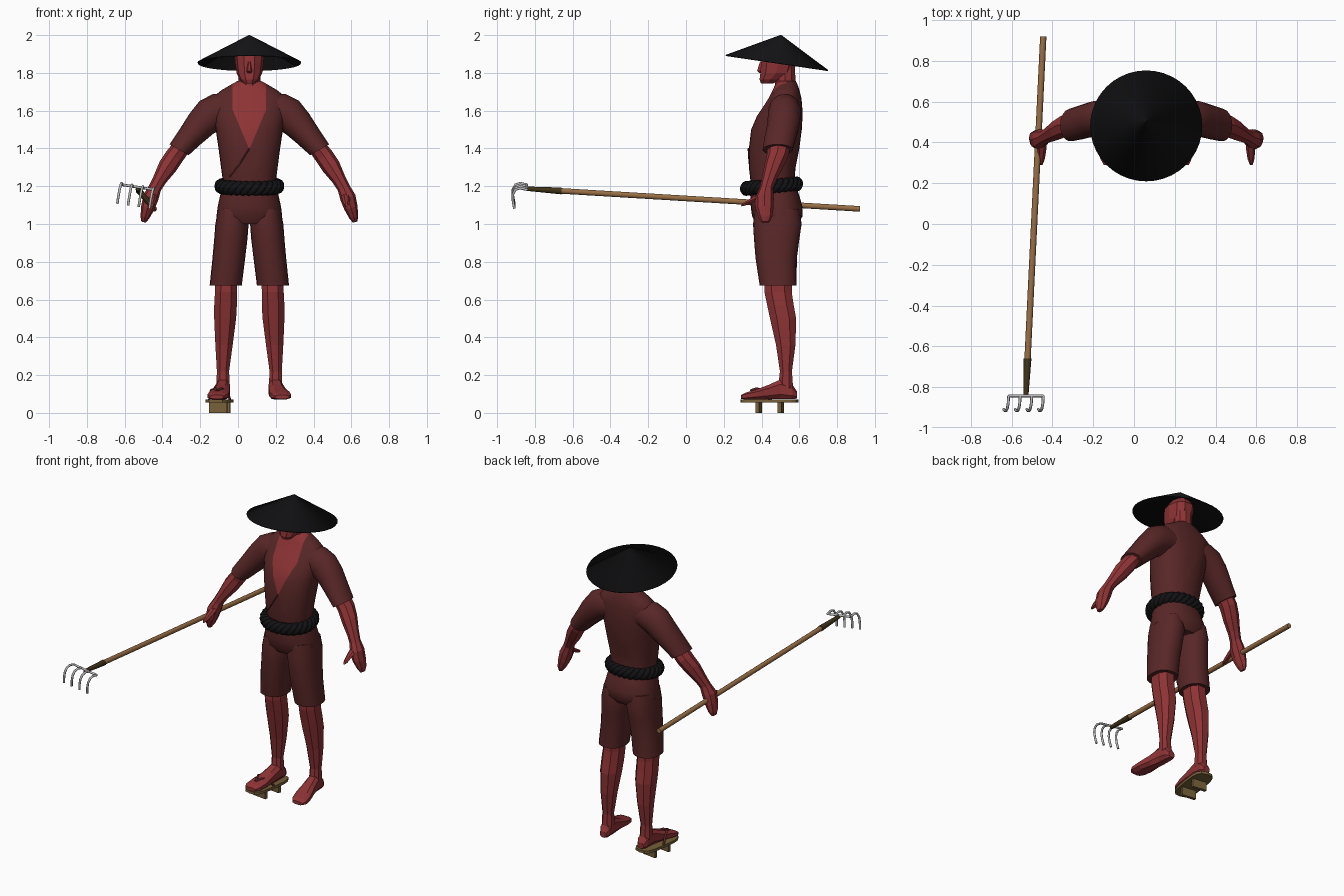
import bpy, bmesh, math
from mathutils import Vector as V

if "Cube" in bpy.data.objects:
    bpy.data.objects.remove(bpy.data.objects["Cube"])

CX = 0.06  # body centre line


def mat(name, r, g, b):
    m = bpy.data.materials.new(name)
    m.diffuse_color = (r, g, b, 1)
    m.use_nodes = True
    m.node_tree.nodes["Principled BSDF"].inputs["Base Color"].default_value = m.diffuse_color
    return m


SKIN = mat("red_skin", .27, .033, .035)
CLOTH = mat("maroon_cloth", .10, .02, .02)
BLACK = mat("black", .006, .006, .007)
WOOD = mat("pole_wood", .31, .155, .06)
DARK = mat("dark_socket", .05, .032, .01)
SANDAL = mat("sandal_wood", .18, .115, .04)
METAL = mat("steel", .5, .5, .5)


def finish(name, bm, mats, smooth=None):
    bmesh.ops.recalc_face_normals(bm, faces=bm.faces)
    me = bpy.data.meshes.new(name)
    bm.to_mesh(me)
    bm.free()
    ob = bpy.data.objects.new(name, me)
    bpy.context.collection.objects.link(ob)
    for m in mats:
        me.materials.append(m)
    if smooth:
        bpy.context.view_layer.objects.active = ob
        ob.select_set(True)
        bpy.ops.object.shade_smooth_by_angle(angle=math.radians(smooth))
        ob.select_set(False)
    return ob


def loft_bm(rings, n=10, power=1.0, phase=0.0):
    """Skin a tube through rings of (centre, u axis, v axis)."""
    bm = bmesh.new()
    loops = []
    sp = lambda t: math.copysign(abs(t) ** power, t)
    for c, u, v in rings:
        loop = []
        for i in range(n):
            a = 2 * math.pi * i / n + phase
            loop.append(bm.verts.new(V(c) + V(u) * sp(math.cos(a)) + V(v) * sp(math.sin(a))))
        loops.append(loop)
    for p, q in zip(loops, loops[1:]):
        for i in range(n):
            j = (i + 1) % n
            bm.faces.new((p[i], p[j], q[j], q[i]))
    bm.faces.new(loops[0])
    bm.faces.new(loops[-1])
    return bm


def loft(name, rings, m, n=10, power=1.0, phase=0.0, smooth=None):
    return finish(name, loft_bm(rings, n, power, phase), [m], smooth)


def level(s, z, s0, s1, y0, y1):
    """Horizontal ring from side extents s0..s1 and depth y0..y1."""
    return ((CX + s * (s0 + s1) / 2, (y0 + y1) / 2, z),
            ((s1 - s0) / 2, 0, 0), (0, (y1 - y0) / 2, 0))


def limb(s, x, y, z, r, ry, tilt):
    """Ring across an arm, tilted in the front plane."""
    t = math.radians(tilt)
    return ((CX + s * x, y, z), (s * r * math.cos(t), 0, r * math.sin(t)), (0, ry, 0))


def tube(name, pts, r, m, cyclic=False, res=2):
    cu = bpy.data.curves.new(name, 'CURVE')
    cu.dimensions = '3D'
    cu.bevel_depth, cu.bevel_resolution, cu.use_fill_caps = r, res, True
    sp = cu.splines.new('POLY')
    sp.points.add(len(pts) - 1)
    for p, q in zip(sp.points, pts):
        p.co = (*q, 1)
    sp.use_cyclic_u = cyclic
    sp.use_smooth = True
    cu.materials.append(m)
    ob = bpy.data.objects.new(name, cu)
    bpy.context.collection.objects.link(ob)
    return ob


# Jacket body, with the open neckline cut in as a skin-coloured area
torso = [(1.17, .138, .35, .575), (1.24, .142, .34, .575), (1.30, .15, .333, .58),
         (1.40, .163, .333, .60), (1.50, .178, .345, .613), (1.57, .19, .375, .617),
         (1.63, .20, .415, .615), (1.67, .195, .44, .61), (1.71, .145, .46, .60),
         (1.745, .085, .475, .588), (1.758, .06, .485, .58)]
bm = loft_bm([level(1, z, -w, w, a, b) for z, w, a, b in torso], 28, .88)
for s in (-1, 1):
    for p, nrm in (((CX, .4, 1.395), (s * .225, 0, -.095)), ((CX + s * .088, .4, 1.6), (1, 0, 0))):
        bmesh.ops.bisect_plane(bm, geom=bm.verts[:] + bm.edges[:] + bm.faces[:],
                               plane_co=p, plane_no=nrm, dist=1e-5)
bm.normal_update()
for f in bm.faces:
    c = f.calc_center_median()
    d = abs(c.x - CX)
    f.material_index = int(d < .088 and c.z > 1.395 + d * 2.368 and c.y < .53)
finish("jacket", bm, [CLOTH, SKIN], 50)

# Jacket overlap edge below the neckline
tube("jacket_fold", [(CX, .33, 1.40), (CX - .05, .335, 1.32), (CX - .105, .36, 1.25)], .004, CLOTH)

# Shorts seat
loft("shorts_seat", [level(1, z, -w, w, a, b) for z, w, a, b in
     [(1.0, .13, .375, .59), (1.04, .174, .35, .617), (1.09, .168, .343, .617),
      (1.15, .155, .34, .60), (1.21, .14, .345, .58)]], CLOTH, 24, .88, 0, 50)

for s, side in ((-1, "right"), (1, "left")):
    # Sleeve
    loft(side + "_sleeve", [limb(s, *r) for r in
         [(.06, .52, 1.605, .09, .075, 70), (.14, .522, 1.605, .098, .085, 58),
          (.20, .52, 1.582, .094, .088, 48), (.255, .517, 1.53, .082, .086, 42),
          (.315, .50, 1.46, .068, .084, 36), (.372, .485, 1.393, .058, .08, 30)]],
         CLOTH, 18, 1, 0, 50)
    # Forearm and hand
    loft(side + "_forearm_hand", [limb(s, *r) for r in
         [(.335, .495, 1.44, .045, .06, 33), (.395, .485, 1.36, .05, .058, 33),
          (.432, .465, 1.305, .05, .052, 33), (.475, .44, 1.235, .037, .04, 30),
          (.50, .425, 1.19, .034, .036, 25), (.522, .415, 1.14, .042, .05, 20),
          (.538, .415, 1.085, .036, .048, 15), (.553, .42, 1.035, .024, .036, 15),
          (.56, .42, 1.01, .012, .022, 15)]], SKIN, 8)
    # Thumb
    loft(side + "_thumb", [((CX + s * x, y, z), (r, 0, 0), (0, r * .5, r)) for x, y, z, r in
         [(.51, .42, 1.165, .024), (.512, .365, 1.135, .022),
          (.514, .32, 1.112, .017), (.515, .293, 1.10, .008)]], SKIN, 6)
    # Shorts leg
    loft(side + "_shorts_leg", [level(s, *r) for r in
         [(1.08, .02, .165, .365, .60), (1.0, .004, .18, .355, .612), (.92, .010, .186, .36, .60),
          (.82, .022, .195, .368, .587), (.675, .040, .21, .39, .585)]], CLOTH, 20, .88, 0, 50)
    # Lower leg
    loft(side + "_leg", [level(s, *r) for r in
         [(.74, .06, .185, .41, .565), (.64, .062, .186, .41, .565), (.57, .062, .19, .425, .575),
          (.50, .066, .19, .44, .588), (.36, .085, .183, .473, .583), (.22, .105, .174, .495, .563),
          (.13, .10, .178, .485, .57)]], SKIN, 8, .85, math.pi / 8)
    # Foot
    loft(side + "_foot", [((CX + s * x, y, (a + b) / 2), (w, 0, 0), (0, 0, (b - a) / 2))
         for y, x, w, a, b in
         [(.587, .137, .022, .075, .115), (.565, .138, .036, .07, .15), (.50, .14, .04, .07, .18),
          (.44, .148, .046, .07, .152), (.37, .16, .056, .07, .125), (.315, .17, .054, .07, .108),
          (.29, .173, .038, .073, .095)]], SKIN, 8, .75, math.pi / 8)

# Neck, head and nose
loft("neck", [level(1, z, -w, w, a, b) for z, w, a, b in
     [(1.62, .07, .46, .58), (1.70, .058, .468, .583), (1.84, .058, .47, .58)]], SKIN, 10)
loft("head", [level(1, z, -w, w, a, b) for z, w, a, b in
     [(1.745, .032, .395, .465), (1.765, .052, .387, .51), (1.80, .068, .39, .565),
      (1.85, .075, .393, .583), (1.89, .078, .398, .588), (1.93, .052, .43, .56)]], SKIN, 10, .85)
loft("nose", [level(1, z, -w, w, a, .42) for z, w, a in
     [(1.80, .014, .385), (1.81, .016, .373), (1.86, .008, .39)]], SKIN, 6)

# Conical hat, open below, tipped backwards
bm = bmesh.new()
bmesh.ops.create_cone(bm, cap_ends=False, segments=40, radius1=.275, radius2=.001, depth=.148)
hat = finish("straw_hat", bm, [BLACK], 50)
hat.location = (CX, .492, 1.928)
hat.rotation_euler.x = -math.radians(8.4)
mod = hat.modifiers.new("thickness", 'SOLIDIFY')
mod.thickness, mod.offset = .006, -1

# Twisted rope belt
for k in range(3):
    pts = []
    for i in range(120):
        a = 2 * math.pi * i / 120
        t = 9 * a + k * 2 * math.pi / 3
        d = .018 * math.cos(t)
        y = (.132 + d) * math.sin(a)
        pts.append((CX + (.15 + d) * math.cos(a), .453 + y, 1.2 + .09 * y + .022 * math.sin(t)))
    tube("belt_strand", pts, .018, BLACK, True)

# Rake pole and socket
tail, neck, head = V((-.445, .92, 1.08)), V((-.522, -.66, 1.175)), V((-.53, -.845, 1.187))
ax, up = V((1, 0, 0)), V((0, 0, 1))
loft("rake_pole", [(p, ax * .0155, up * .0155) for p in (tail, neck)], WOOD, 10, 1, 0, 50)
loft("rake_socket", [(p, ax * r, up * r) for p, r in ((neck, .019), (head, .012))], DARK, 10, 1, 0, 50)

# Rake crossbar and four curved tines
b0, b1 = V((-.615, -.843, 1.208)), V((-.445, -.843, 1.182))
tube("rake_crossbar", [b0, b1], .007, METAL)
for i in range(4):
    p = b0.lerp(b1, i / 3)
    path = [(0, 0, 0), (-.002, -.035, .008), (-.006, -.06, 0), (-.012, -.073, -.025),
            (-.018, -.073, -.06), (-.024, -.066, -.1)]
    tube("rake_tine", [p + V(q) for q in path], .007, METAL)

# Wooden sandal with two teeth under the right foot
yaw = math.radians(8)
side, fwd = V((math.cos(yaw), -math.sin(yaw), 0)), V((-math.sin(yaw), -math.cos(yaw), 0))
mid = V((-.097, .442, 0))
loft("sandal_sole", [(mid + up * z, side * .066, fwd * .155) for z in (.054, .071)],
     SANDAL, 16, .6)
for d in (.058, -.06):
    loft("sandal_tooth", [(mid + fwd * d + up * z, side * .068, fwd * .014) for z in (0, .056)],
         SANDAL, 4, 1, math.pi / 4)
# Sandal strap
for e in (-1, 1):
    tube("sandal_strap", [mid + fwd * f + side * w * e + up * z for f, w, z in
         [(.0, .055, .07), (.03, .042, .12), (.07, .015, .128), (.10, 0, .118)]], .007, CLOTH)
